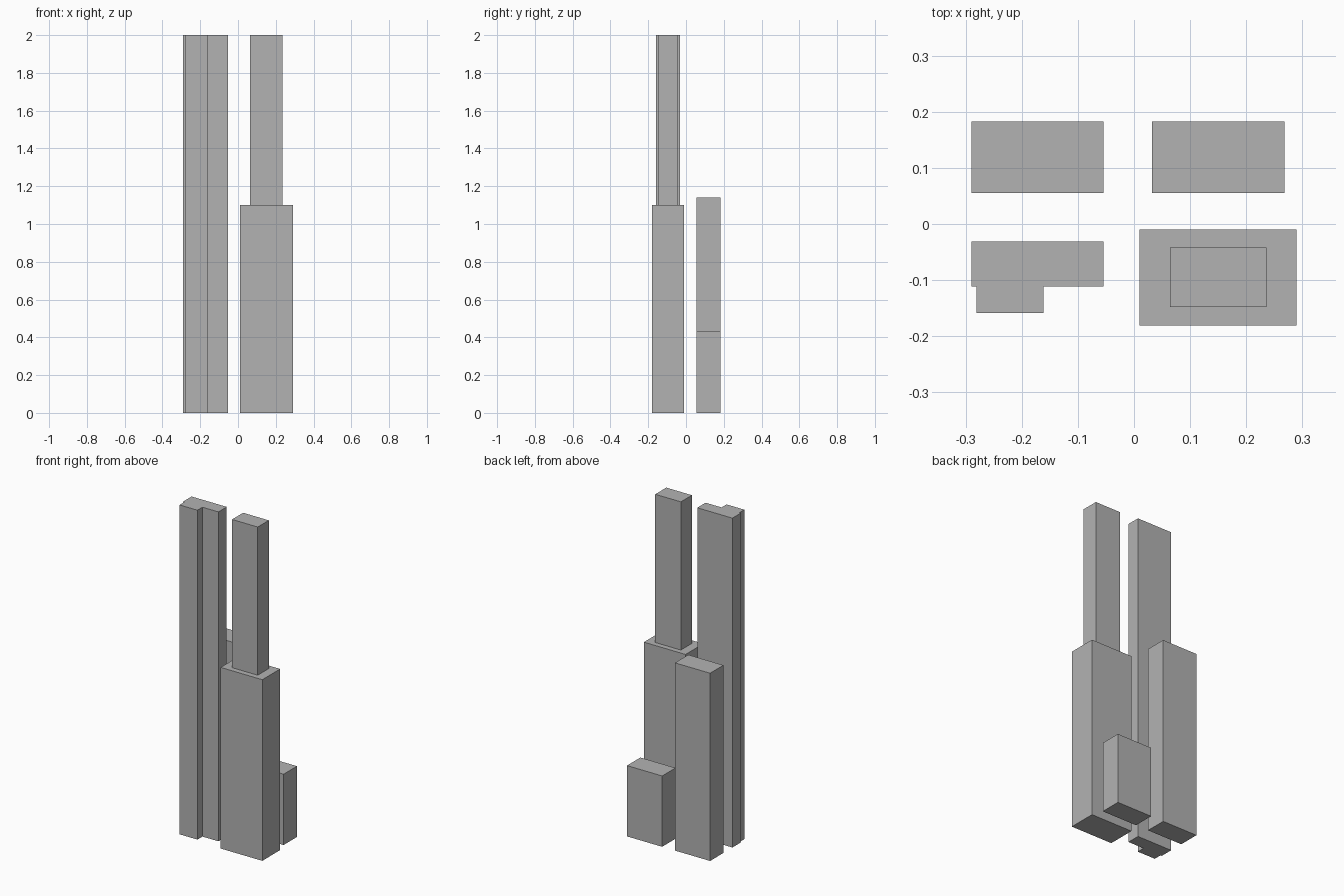
import bpy
import bmesh

cube = bpy.data.objects.get("Cube")
if cube:
    bpy.data.objects.remove(cube, do_unlink=True)

# One plain grey for the whole complex
grey = bpy.data.materials.new("concrete_grey")
grey.use_nodes = True
colour = (0.45, 0.45, 0.45, 1.0)
grey.diffuse_color = colour
grey.node_tree.nodes["Principled BSDF"].inputs["Base Color"].default_value = colour


def extrude_plan(name, plan, bottom, top):
    """Raise a closed ground plan into a prism."""
    bm = bmesh.new()
    base = bm.faces.new([bm.verts.new((x, y, bottom)) for x, y in plan])
    raised = bmesh.ops.extrude_face_region(bm, geom=[base], use_keep_orig=True)
    verts = [g for g in raised["geom"] if isinstance(g, bmesh.types.BMVert)]
    bmesh.ops.translate(bm, verts=verts, vec=(0, 0, top - bottom))
    bmesh.ops.recalc_face_normals(bm, faces=bm.faces)
    mesh = bpy.data.meshes.new(name)
    bm.to_mesh(mesh)
    bm.free()
    mesh.materials.append(grey)
    obj = bpy.data.objects.new(name, mesh)
    bpy.context.collection.objects.link(obj)
    return obj


def block(name, x0, x1, y0, y1, bottom, top):
    return extrude_plan(name, [(x0, y0), (x1, y0), (x1, y1), (x0, y1)], bottom, top)


# Stepped tower: wide podium with a slim shaft on top
block("podium", 0.01, 0.29, -0.181, -0.01, 0, 1.1)
block("podium_tower", 0.064, 0.236, -0.148, -0.042, 1.1, 2)

# Full-height tower with a projecting front bay
extrude_plan("notched_tower", [
    (-0.29, -0.031), (-0.29, -0.111), (-0.281, -0.111), (-0.281, -0.159),
    (-0.161, -0.159), (-0.161, -0.111), (-0.054, -0.111), (-0.054, -0.031),
], 0, 2)

# Two plain blocks at the back
block("back_right_block", -0.29, -0.054, 0.055, 0.183, 0, 1.14)
block("back_left_block", 0.032, 0.268, 0.055, 0.183, 0, 0.43)
